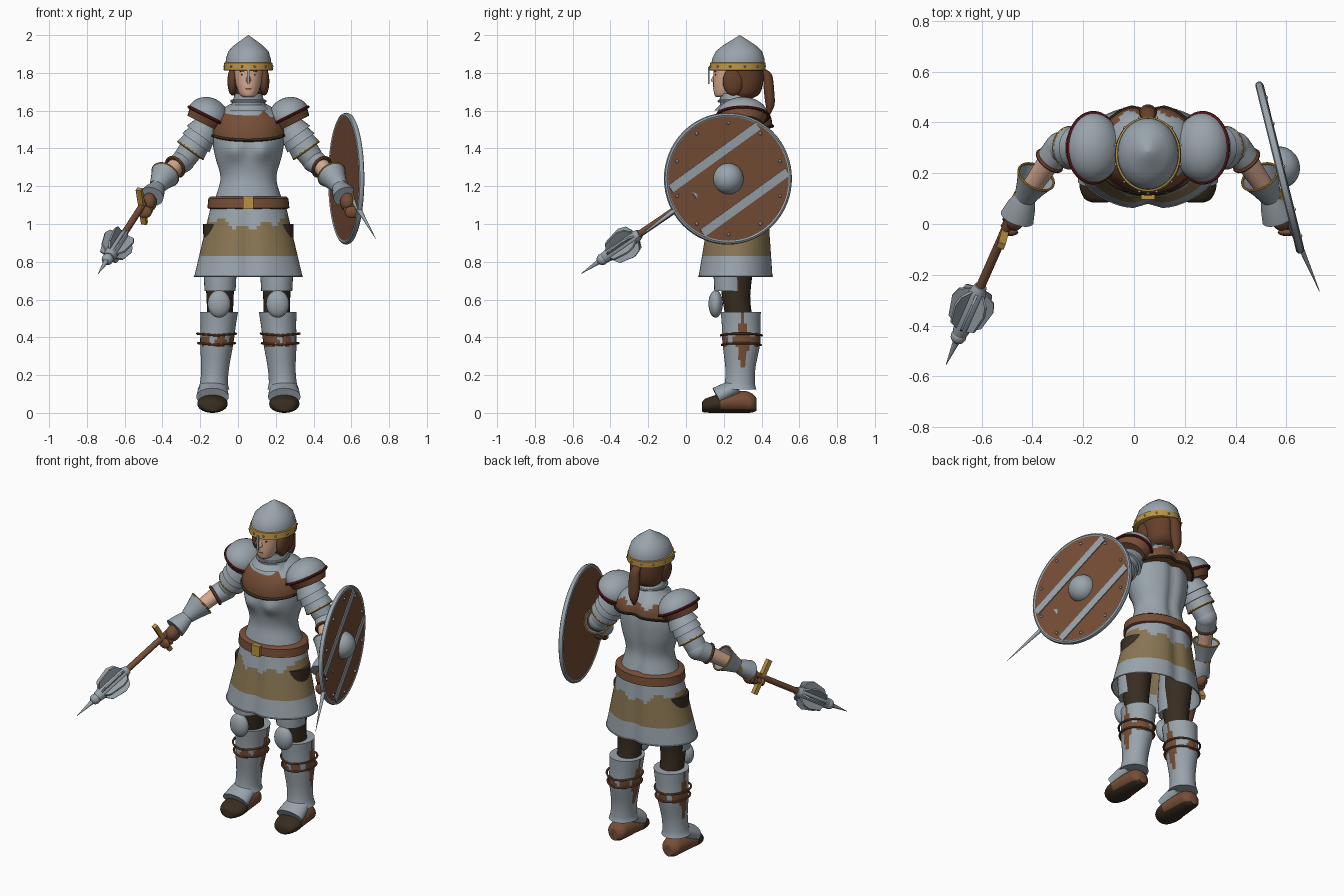
import bpy, bmesh, math
from mathutils import Vector, Matrix

if "Cube" in bpy.data.objects:
    bpy.data.objects.remove(bpy.data.objects["Cube"])
CX, CY = 0.055, 0.28
Z = Vector((0, 0, 1))
made = []

def material(name, *rgb):
    m = bpy.data.materials.new(name)
    m.use_nodes = True
    m.diffuse_color = (*rgb, 1)
    m.node_tree.nodes["Principled BSDF"].inputs["Base Color"].default_value = (*rgb, 1)
    return m

STEEL = material("steel", .32, .37, .41)
LEATHER = material("leather", .18, .076, .037)
TAN = material("tan_cloth", .25, .18, .085)
GOLD = material("gold", .5, .29, .055)
DARK = material("dark_leather", .04, .026, .015)
RED = material("red_trim", .14, .012, .012)
SKIN = material("skin", .68, .4, .28)
HAIR = material("hair", .13, .05, .024)

def finish(name, bm, mats, rule=None):
    bmesh.ops.recalc_face_normals(bm, faces=bm.faces)
    for f in bm.faces:
        f.smooth = True
        if rule:
            f.material_index = rule(f.calc_center_median())
    me = bpy.data.meshes.new(name)
    bm.to_mesh(me)
    bm.free()
    for m in mats if isinstance(mats, list) else [mats]:
        me.materials.append(m)
    ob = bpy.data.objects.new(name, me)
    bpy.context.collection.objects.link(ob)
    made.append(ob)
    return ob

def frame(axis):
    """Two directions across an axis."""
    axis = Vector(axis).normalized()
    if abs(axis.z) > .99:
        return Vector((1, 0, 0)), Vector((0, 1, 0))
    u = Z.cross(axis).normalized()
    return u, axis.cross(u)

def smooth_rings(rings, sub):
    """Fill in rings along a Catmull-Rom curve."""
    out = []
    for i in range(len(rings) - 1):
        p = [rings[max(0, min(len(rings) - 1, i + k))] for k in (-1, 0, 1, 2)]
        for j in range(sub):
            t = j / sub
            out.append([b + .5 * t * (c - a + t * (2*a - 5*b + 4*c - d + t * (3*(b - c) + d - a)))
                        for a, b, c, d in zip(*p)])
    return out + [list(rings[-1])]

def loft(name, rings, axis, mats, seg=28, sub=1, caps=True, loop=False, shape=None, rule=None):
    """Skin over ellipses given as (x, y, z, radius_u, radius_v)."""
    u, v = frame(axis)
    bm, rows = bmesh.new(), []
    for x, y, z, ru, rv in smooth_rings(rings, sub) if sub > 1 else rings:
        row = []
        for k in range(seg):
            a = math.tau * k / seg
            co = Vector((x, y, z)) + u * ru * math.cos(a) + v * rv * math.sin(a)
            row.append(bm.verts.new(shape(co) if shape else co))
        rows.append(row)
    for lo, hi in zip(rows, rows[1:] + rows[:1] if loop else rows[1:]):
        for k in range(seg):
            n = (k + 1) % seg
            bm.faces.new((lo[k], lo[n], hi[n], hi[k]))
    if caps and not loop:
        bm.faces.new(rows[0])
        bm.faces.new(rows[-1])
    return finish(name, bm, mats, rule)

def upright(name, secs, mats, x=CX, **kw):
    """Loft upward from (z, centre_y, rx, ry)."""
    return loft(name, [(x, cy, z, rx, ry) for z, cy, rx, ry in secs], Z, mats, **kw)

def limb(name, a, b, prof, mats, flat=1, **kw):
    """Turned shape from a to b, profile of (fraction, radius)."""
    a, b = Vector(a), Vector(b)
    return loft(name, [(*a.lerp(b, t), r, r * flat) for t, r in prof], b - a, mats, **kw)

def hoop(name, c, axis, ru, rv, r, mat, tall=1, seg=40, **kw):
    n = Vector(axis).normalized()
    rings = []
    for k in range(8):
        a = math.tau * k / 8
        rings.append((*(Vector(c) + n * r * tall * math.sin(a)), ru + r * math.cos(a), rv + r * math.cos(a)))
    return loft(name, rings, axis, mat, seg, loop=True, **kw)

def ball(name, c, r, mat, seg=20):
    bm = bmesh.new()
    bmesh.ops.create_uvsphere(bm, u_segments=seg, v_segments=seg // 2 + 2, radius=1,
                              matrix=Matrix.Translation(c) @ Matrix.Diagonal((*r, 1)))
    return finish(name, bm, mat)

def box(name, c, axes, size, mat):
    bm = bmesh.new()
    rot = Matrix([Vector(a).normalized() for a in axes]).transposed().to_4x4()
    bmesh.ops.create_cube(bm, size=1, matrix=Matrix.Translation(c) @ rot @ Matrix.Diagonal((*size, 1)))
    return finish(name, bm, mat)

XYZ = ((1, 0, 0), (0, 1, 0), (0, 0, 1))

# Torso armour with shaped chest
def chest(co):
    if co.y < CY:
        co.y -= .035 * math.exp(-((co.z - 1.39) / .05)**2 - ((abs(co.x - CX) - .075) / .05)**2)
    else:
        co.y -= .02 * math.exp(-((co.x - CX) / .03)**2)
    return co
upright("breastplate", [(1.08, CY, .2, .16), (1.16, CY, .168, .14), (1.25, CY, .148, .122), (1.36, CY, .177, .135),
        (1.46, CY, .19, .14), (1.55, CY, .17, .13), (1.61, CY, .1, .1)], STEEL, sub=5, seg=48, shape=chest)

# Mantle over the shoulders, lifted at the back
def lift(co):
    co.z += .035 * (co.y - CY) / .16
    if co.y > CY:
        co.y -= .03 * math.exp(-((co.x - CX) / .04)**2)
    return co
upright("mantle", [(1.475, .295, .2, .175), (1.53, .293, .195, .168), (1.585, .288, .165, .14), (1.64, .28, .08, .085)],
        [LEATHER, STEEL], sub=4, seg=48, shape=lift, rule=lambda c: int(c.z > 1.585 + .015 * math.sin(c.x * 60)))
hoop("mantle_trim", (CX, .295, 1.478), Z, .2, .175, .008, DARK, shape=lift)
upright("gorget", [(1.6, CY, .12, .13), (1.63, CY, .09, .1), (1.65, .27, .085, .092), (1.69, .26, .07, .08)], STEEL)
hoop("gorget_rim", (CX, .27, 1.65), Z, .088, .095, .008, STEEL)

# Armoured skirt with a cloth band
def pleat(co):
    co.y = .27 + (co.y - .27) * (1 - .11 * math.exp(-((co.x - CX) / .04)**2))
    return co
def cloth(c):
    top = .97 + .3 * abs(c.x - CX) + .015 * math.sin(c.x * 55)
    return int(.83 < c.z < top)
levels = [.72, .775, .83] + [.83 + .02 * k for k in range(1, 14)]
upright("skirt", [(z, .262 + .05 * (z - .72), .2 + .235 * (1.09 - z), .162 + .11 * (1.09 - z)) for z in levels],
        [STEEL, TAN], seg=64, caps=False, shape=pleat, rule=cloth)
hoop("skirt_hem", (CX, .262, .724), Z, .286, .202, .004, STEEL, shape=pleat, seg=64)
upright("belt", [(1.08, CY, .205, .16), (1.085, CY, .217, .172), (1.135, CY, .212, .168), (1.145, CY, .2, .155)], LEATHER, seg=40)
box("buckle", (CX, .106, 1.112), XYZ, (.055, .02, .066), GOLD)

# Head, face and hair
upright("head", [(1.672, .19, .025, .03), (1.685, .2, .045, .05), (1.73, .222, .064, .078), (1.78, .232, .074, .087),
        (1.84, .24, .078, .095)], SKIN, sub=4)
limb("nose", (CX, .16, 1.8), (CX, .142, 1.752), [(0, .005), (.8, .014), (1, .01)], SKIN, seg=10)
ball("lips", (CX, .15, 1.717), (.019, .006, .006), LEATHER, 10)
for s, side in ((-1, "right"), (1, "left")):
    ball(side + "_eye", (CX + s * .028, .158, 1.79), (.013, .006, .006), DARK, 10)
    box(side + "_brow", (CX + s * .028, .154, 1.808), XYZ, (.034, .008, .006), HAIR)
    ball(side + "_hair_lock", (CX + s * .085, .25, 1.755), (.026, .055, .075), HAIR)
upright("hair", [(1.66, .3, .05, .04), (1.69, .305, .085, .085), (1.76, .305, .1, .105), (1.84, .29, .105, .12)], HAIR, sub=3)
loft("ponytail", [(CX, .40, 1.82, .02, .02), (CX, .43, 1.79, .03, .026), (CX, .44, 1.7, .036, .028),
     (CX, .445, 1.63, .028, .024), (CX, .44, 1.58, .006, .006)], (0, 0, -1), HAIR, sub=4, seg=14)

# Helmet
upright("helmet", [(1.835, .275, .122, .142), (1.875, .277, .119, .139), (1.915, .28, .106, .122), (1.945, .283, .077, .088),
        (1.975, .285, .036, .04), (2.0, .285, .001, .001)], STEEL, seg=40)
upright("helmet_band", [(1.812, .272, .125, .144), (1.815, .272, .131, .15), (1.853, .275, .128, .147), (1.856, .275, .12, .14)],
        GOLD, seg=40)
for k in range(12):
    a = math.tau * (k + .5) / 12
    ball("helmet_rivet", (CX + .131 * math.cos(a), .273 + .15 * math.sin(a), 1.834), (.006,) * 3, STEEL, 8)
box("nasal_guard", (CX, .121, 1.787), XYZ, (.013, .007, .09), STEEL)

# Paired limbs
for s, side in ((-1, "right_"), (1, "left_")):
    P = lambda dx, y, z: Vector((CX + s * dx, y, z))
    # Shoulder dome with trim
    c, up = P(.215, .3, 1.57), Vector((-s * .45, 0, .9)).normalized()
    dome = [(*(c + up * .1 * math.sin(a)), .137 * math.cos(a), .112 * math.cos(a))
            for a in [math.radians(9.9 * k) for k in range(10)]]
    u, v = frame(up)
    loft(side + "pauldron", dome, up, STEEL, seg=36)
    hoop(side + "pauldron_trim", c, up, .137, .112, .008, RED)
    loft(side + "pauldron_lining", [(*(c - up * .045), .105, .098), (*c, .13, .106)], up, LEATHER)
    # Arm
    shoulder, elbow = P(.2, .3, 1.54), P(.345, .3, 1.335)
    mouth, wrist, palm = P(.44, .185, 1.262), P(.485, .105, 1.195), P(.515, .025, 1.145)
    limb(side + "upper_arm", shoulder, elbow, [(0, .075), (.5, .07), (1, .06)], STEEL)
    for k in range(3):
        a, b = shoulder.lerp(elbow, .14 + .18 * k), shoulder.lerp(elbow, .36 + .18 * k)
        limb(side + "sleeve_plate", a, b, [(0, .075), (1, .092 - .004 * k)], STEEL)
    hoop(side + "sleeve_trim", shoulder.lerp(elbow, .73), elbow - shoulder, .08, .08, .006, GOLD)
    ball(side + "elbow", elbow, (.062,) * 3, STEEL)
    cuff = elbow.lerp(mouth, .45)
    limb(side + "forearm_plate", elbow, cuff, [(0, .061), (1, .056)], STEEL)
    hoop(side + "forearm_cuff", cuff, mouth - elbow, .055, .055, .009, LEATHER)
    limb(side + "forearm", cuff, wrist, [(0, .045), (1, .036)], SKIN)
    # Gauntlet and fist
    limb(side + "gauntlet_cuff", mouth, wrist, [(0, .078), (.5, .058), (1, .042)], STEEL, caps=False)
    hoop(side + "gauntlet_trim", mouth, wrist - mouth, .075, .075, .005, GOLD)
    limb(side + "gauntlet", wrist, palm, [(0, .042), (.5, .058), (1, .068)], STEEL, flat=.85)
    ball(side + "fist", P(.525, .025, 1.115), (.04, .052, .05), LEATHER)
    for k in range(4):
        ball(side + "finger", P(.53 + .006 * k, .045 - .026 * k, 1.105 - .014 * k), (.038, .015, .032), LEATHER, 12)
    # Leg
    x = CX + s * .15
    upright(side + "thigh", [(.48, .285, .068, .07), (.62, .265, .072, .075), (.8, .265, .085, .095), (1.0, .27, .09, .1)],
            DARK, x=x, sub=3)
    upright(side + "thigh_plate", [(.645, .235, .082, .085), (.75, .235, .088, .09), (.9, .25, .09, .09)], STEEL, x=x)
    ball(side + "knee_cap", P(.155, .157, .577), (.061, .038, .073), STEEL, 24)
    patch = lambda c: int(abs(c.y - .3) < .04 - .25 * abs(c.z - .38) or
                          abs(c.z - .385) < .02 + .02 * math.sin(c.x * 70 + c.y * 40))
    greave = [(.125, .185, .28, .084, .092), (.16, .182, .285, .074, .08), (.24, .176, .288, .074, .08),
              (.37, .167, .293, .088, .1), (.46, .16, .292, .093, .102), (.535, .155, .29, .1, .106)]
    loft(side + "greave", [(CX + s * dx, y, z, rx, ry) for z, dx, y, rx, ry in greave], Z, [STEEL, LEATHER],
         sub=6, seg=40, rule=patch)
    for z, r in ((.36, .093), (.41, .098)):
        ragged = lambda co: co + Vector(((co.x - x) * .09, 0, .1 * abs(co.x - CX - s * .167)))
        hoop(side + "leg_strap", P(.167, .293, z), Z, r - .004, r + .01, .006, LEATHER, shape=ragged)
    # Foot
    foot = [(.085, .032, .03, .024), (.1, .038, .06, .036), (.15, .046, .08, .046), (.22, .055, .074, .055),
            (.31, .058, .064, .058), (.35, .052, .056, .05), (.372, .045, .03, .035)]
    loft(side + "shoe", [(CX + s * .19, y, z, rx, rz) for y, z, rx, rz in foot], (0, 1, 0), [LEATHER, DARK],
         sub=4, shape=lambda co: Vector((co.x, co.y, max(co.z, 0))),
         rule=lambda c: int(c.z < .022 or c.y < .185))
    limb(side + "foot_plate", P(.187, .27, .14), P(.19, .165, .085), [(0, .07), (.6, .082), (1, .086)], STEEL, flat=.6)

# Mace
tip, along = Vector((-.74, -.555, .737)), Vector((.342, .777, .529)).normalized()
M = lambda d: tip + along * d
limb("mace_shaft", M(.12), M(.86), [(0, .018), (1, .018)], LEATHER, seg=16)
limb("mace_spike", M(0), M(.13), [(0, .001), (1, .015)], STEEL, seg=12)
ball("mace_ball", M(.145), (.031,) * 3, STEEL)
limb("mace_core", M(.16), M(.4), [(0, .03), (.15, .036), (.85, .036), (1, .024)], STEEL, seg=16)
u, v = frame(along)
for k in range(8):
    a = math.tau * k / 8
    out = u * math.cos(a) + v * math.sin(a)
    bm = bmesh.new()
    thick = along.cross(out) * .005
    corners = [M(d) + out * r for d, r in ((.19, .03), (.22, .07), (.31, .088), (.35, .075), (.375, .03))]
    face = bm.faces.new([bm.verts.new(p - thick) for p in corners])
    ext = bmesh.ops.extrude_face_region(bm, geom=[face])
    bmesh.ops.translate(bm, vec=thick * 2, verts=[g for g in ext["geom"] if isinstance(g, bmesh.types.BMVert)])
    finish("mace_flange", bm, STEEL)
bar = Vector((.03, .116, -.19)).normalized()
box("mace_guard", M(.675), (bar, along, bar.cross(along)), (.215, .026, .03), GOLD)
limb("mace_pommel", M(.82), M(.875), [(0, .02), (.3, .028), (.8, .028), (1, .015)], GOLD, seg=16)

# Blade held behind the shield
limb("blade", (.57, .11, 1.2), (.73, -.265, .92), [(0, .014), (.4, .014), (1, .001)], STEEL, seg=12)
limb("blade_grip", (.56, .13, 1.215), (.615, .005, 1.12), [(0, .02), (1, .02)], GOLD, seg=12)

# Round shield
mid, n = Vector((.573, .222, 1.24)), Vector((.97, .24, 0)).normalized()
across = Z.cross(n)
limb("shield_board", mid - n * .012, mid + n * .012, [(0, .337), (1, .337)], LEATHER, seg=64)
hoop("shield_rim", mid, n, .336, .336, .013, STEEL, tall=1.2, seg=64)
tilt = math.radians(35)
d = across * math.cos(tilt) + Z * math.sin(tilt)
p = n.cross(d)
for off in (.137, -.155):
    box("shield_strip", mid + n * .013 + p * off, (d, p, n), (2 * math.sqrt(.33**2 - off**2) - .02, .045, .009), STEEL)
limb("shield_boss", mid, mid + n * .08, [(math.sin(a), .083 * math.cos(a)) for a in [.155 * k for k in range(11)]], STEEL)
for k in range(10):
    a = math.tau * (k + .5) / 10
    ball("shield_rivet", mid + n * .014 + across * .295 * math.cos(a) + Z * .295 * math.sin(a), (.009,) * 3, STEEL, 8)

bpy.ops.object.select_all(action='DESELECT')
for ob in made:
    ob.select_set(True)
bpy.context.view_layer.objects.active = made[0]
bpy.ops.object.shade_smooth_by_angle(angle=math.radians(40))
